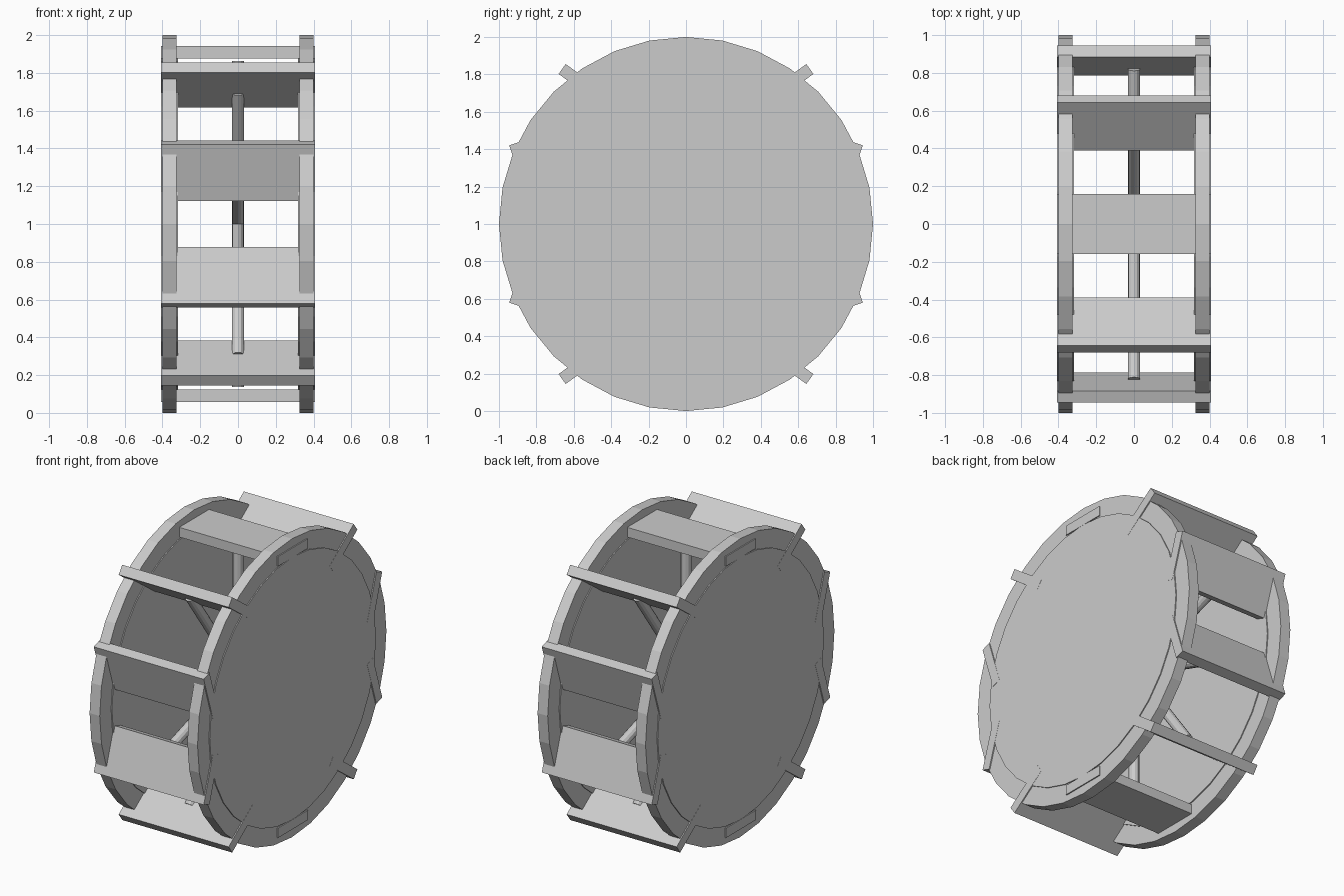
import bpy
import math
from mathutils import Matrix, Vector

if "Cube" in bpy.data.objects:
    bpy.data.objects.remove(bpy.data.objects["Cube"])

# Single flat grey
grey = bpy.data.materials.new("plain grey")
grey.diffuse_color = (0.6, 0.6, 0.6, 1)
grey.use_nodes = True
grey.node_tree.nodes["Principled BSDF"].inputs["Base Color"].default_value = grey.diffuse_color

COUNT = 10           # paddles and spokes
STEP = 2 * math.pi / COUNT
HUB_Z = 1.0


def finish(obj, name):
    obj.name = name
    obj.data.materials.append(grey)
    return obj


def cylinder(name, radius, depth, sides, location, rotation):
    bpy.ops.mesh.primitive_cylinder_add(vertices=sides, radius=radius, depth=depth,
                                        location=location, rotation=rotation)
    return finish(bpy.context.object, name)


# Side walls: outer rim with a slightly thicker inner disc
for side, label in ((-1, "left"), (1, "right")):
    x = side * 0.3625
    axle = (0, math.pi / 2, 0)
    cylinder(label + "_rim", 1.0, 0.075, 32, (x, 0, HUB_Z), axle)
    cylinder(label + "_disc", 0.88, 0.088, 32, (x, 0, HUB_Z), axle)

for i in range(COUNT):
    a = math.pi / 2 + i * STEP
    y, z = math.cos(a), math.sin(a)

    # Paddle: flat board whose tilt turns opposite to its place on the wheel
    bpy.ops.mesh.primitive_cube_add(size=1, location=(0, 0.91 * y, HUB_Z + 0.91 * z))
    paddle = finish(bpy.context.object, f"paddle_{i + 1}")
    paddle.scale = (0.815, 0.065, 0.315)
    paddle.rotation_euler = (-a, 0, 0)

    # Spoke: round rod from the hub to the paddle
    length = 0.863
    spoke = cylinder(f"spoke_{i + 1}", 0.033, length, 12,
                     (0, length / 2 * y, HUB_Z + length / 2 * z),
                     (a - math.pi / 2, 0, 0))
    bpy.ops.object.shade_smooth_by_angle(angle=math.radians(20))
